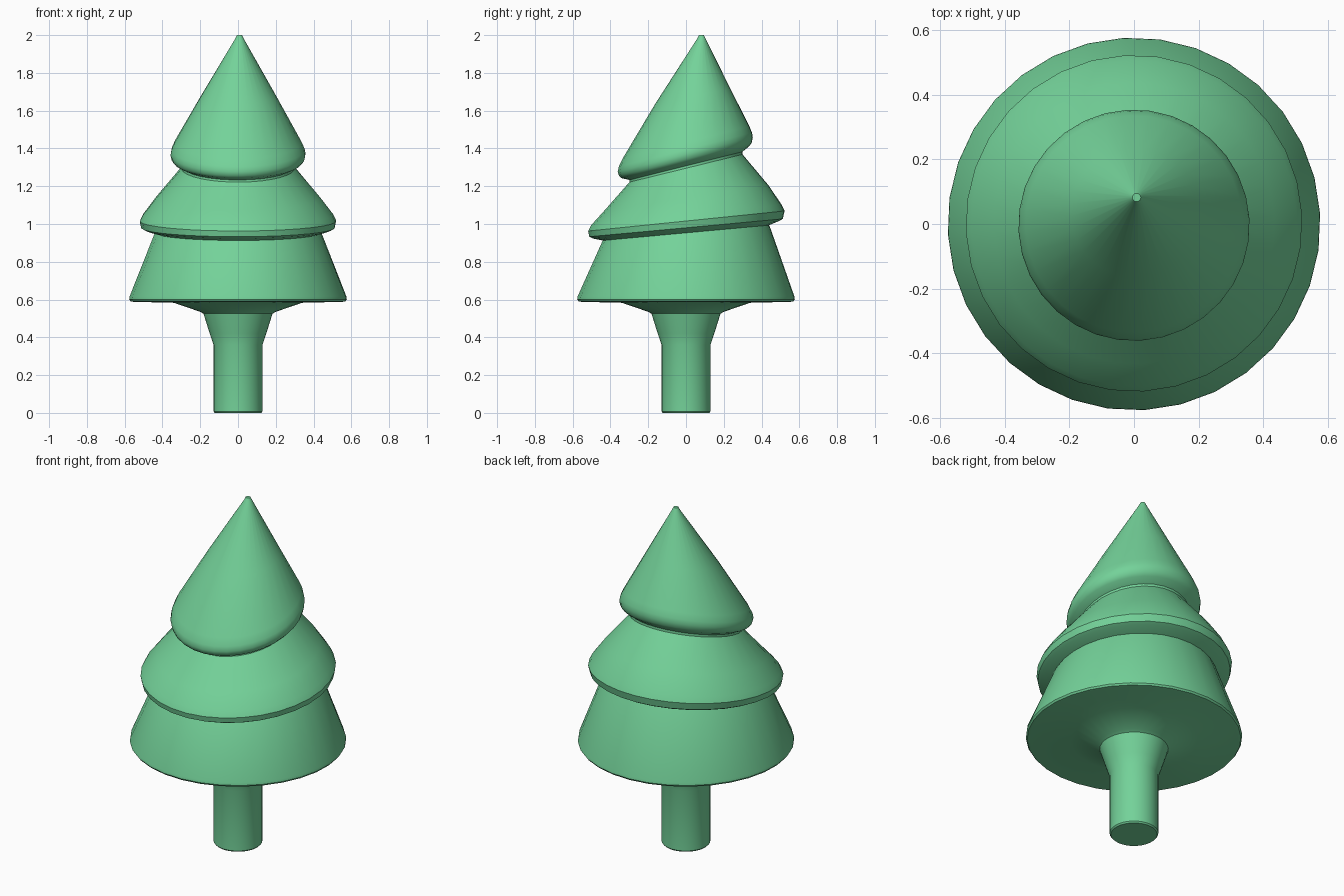
import bpy, bmesh, math

# Clear the default cube only
cube = bpy.data.objects.get("Cube")
if cube:
    bpy.data.objects.remove(cube, do_unlink=True)

SIDES = 32
TWIST = math.radians(3.2)

# One flat colour
green = bpy.data.materials.new("soft green")
green.diffuse_color = (0.174, 0.645, 0.32, 1)
green.use_nodes = True
bsdf = next(n for n in green.node_tree.nodes if n.type == 'BSDF_PRINCIPLED')
bsdf.inputs["Base Color"].default_value = green.diffuse_color


def loft(name, rings):
    """Skin round rings (radius, height, slope towards the back, x shift, y shift), capped at both ends."""
    bm = bmesh.new()
    loops = []
    for r, z, slope, cx, cy in rings:
        loop = []
        for i in range(SIDES):
            a = TWIST + math.tau * i / SIDES
            y = r * math.sin(a)
            loop.append(bm.verts.new((cx + r * math.cos(a), cy + y, z + slope * y)))
        loops.append(loop)
    for low, high in zip(loops, loops[1:]):
        for i in range(SIDES):
            j = (i + 1) % SIDES
            bm.faces.new((low[i], low[j], high[j], high[i]))
    bm.faces.new(loops[0][::-1])
    bm.faces.new(loops[-1])
    mesh = bpy.data.meshes.new(name)
    bm.to_mesh(mesh)
    bm.free()
    obj = bpy.data.objects.new(name, mesh)
    bpy.context.collection.objects.link(obj)
    mesh.materials.append(green)
    bpy.ops.object.select_all(action='DESELECT')
    obj.select_set(True)
    bpy.context.view_layer.objects.active = obj
    bpy.ops.object.shade_smooth_by_angle(angle=math.radians(35))
    return obj


# Trunk flaring out into the underside of the lowest tier
trunk = [
    (0.123, 0.000, 0, 0, 0),
    (0.130, 0.008, 0, 0, 0),
    (0.130, 0.360, 0, 0, 0),
    (0.150, 0.420, 0, 0, 0),
    (0.183, 0.525, 0, 0, 0),
    (0.200, 0.535, 0, 0, 0),
    (0.340, 0.583, 0, 0, 0),
]
# Lowest tier, level at its rim and tilted at its neck
lower_tier = [
    (0.555, 0.588, 0, 0, 0),
    (0.570, 0.591, 0, 0, 0),
    (0.577, 0.601, 0, 0, 0),
    (0.575, 0.616, 0, 0, 0),
    (0.445, 0.945, 0.090, 0, 0),
]
# Middle tier with a banded, tilted rim
middle_tier = [
    (0.440, 0.953, 0.092, 0, 0),
    (0.495, 0.970, 0.094, 0, 0),
    (0.513, 0.980, 0.092, 0, 0),
    (0.521, 1.016, 0.102, 0, 0.002),
    (0.505, 1.048, 0.108, 0, 0.002),
    (0.435, 1.138, 0.155, 0, 0.002),
    (0.300, 1.295, 0.245, 0, 0),
]
# Top tier with a rounded rim and an off-centre tip
top_tier = [
    (0.300, 1.308, 0.250, 0, 0),
    (0.338, 1.327, 0.250, 0, -0.003),
    (0.352, 1.343, 0.250, 0, -0.003),
    (0.358, 1.368, 0.255, 0, -0.004),
    (0.353, 1.394, 0.255, 0, -0.003),
    (0.336, 1.432, 0.255, 0, 0),
    (0.200, 1.675, 0.200, 0.003, 0.036),
    (0.022, 1.982, 0.050, 0.008, 0.081),
    (0.013, 2.000, 0, 0.008, 0.082),
]

loft("tree_body", trunk + lower_tier + middle_tier + top_tier)
